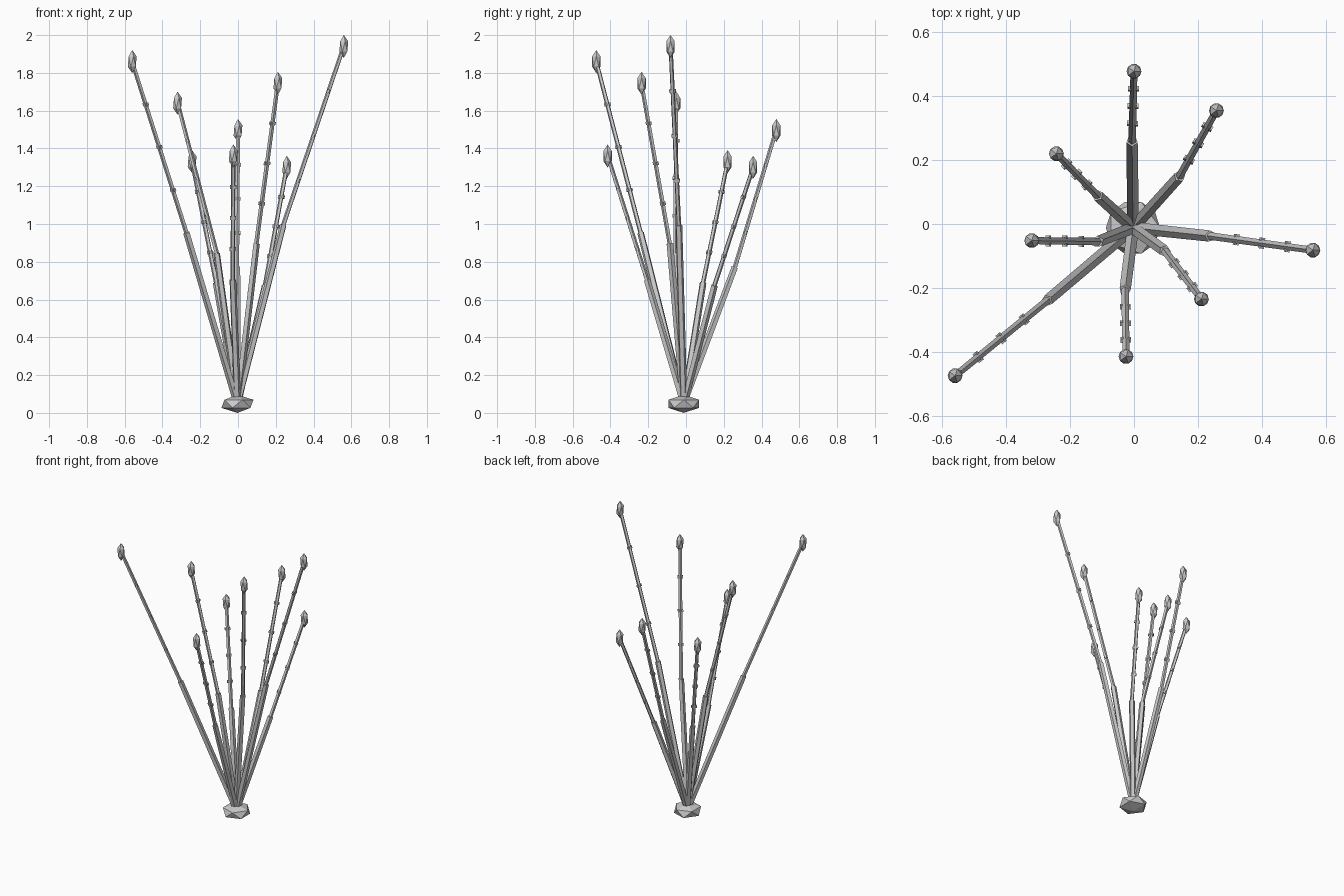
import bpy
from mathutils import Vector

cube = bpy.data.objects.get("Cube")
if cube:
    bpy.data.objects.remove(cube, do_unlink=True)

grey = bpy.data.materials.new("stone_grey")
grey.use_nodes = True
colour = (0.6, 0.6, 0.6, 1)
grey.diffuse_color = colour
grey.node_tree.nodes["Principled BSDF"].inputs["Base Color"].default_value = colour


def finish(name):
    obj = bpy.context.object
    obj.name = name
    obj.data.materials.append(grey)
    return obj


def aim(obj, axis):
    """Point local z along the axis, keeping local x level."""
    obj.rotation_mode = 'QUATERNION'
    obj.rotation_quaternion = axis.to_track_quat('Z', 'Y')


def rod(name, start, end, r_start, r_end):
    """Five-sided rod between two points, with a ridge facing up."""
    axis = end - start
    bpy.ops.mesh.primitive_cone_add(vertices=5, radius1=r_start, radius2=r_end,
                                    depth=axis.length, location=(start + end) / 2)
    aim(finish(name), axis)


def faceted_ball(name, centre, width, height):
    bpy.ops.mesh.primitive_ico_sphere_add(subdivisions=1, radius=1, location=centre)
    finish(name).scale = (width, width, height)


# Root clump that all stalks grow from
root = Vector((-0.003, -0.012, 0.048))
faceted_ball("root_clump", root, 0.095, 0.048)

# Bud centre of each stalk, and x and y of the joint where it bends
stalks = [
    ((-0.56, -0.475, 1.86), (-0.272, -0.24)),
    ((-0.32, -0.052, 1.64), (-0.113, -0.055)),
    ((-0.243, 0.22, 1.33), (-0.115, 0.09)),
    ((-0.025, -0.415, 1.36), (-0.028, -0.207)),
    ((0.0, 0.478, 1.495), (-0.006, 0.26)),
    ((0.211, -0.235, 1.745), (0.097, -0.085)),
    ((0.258, 0.355, 1.30), (0.143, 0.15)),
    ((0.56, -0.082, 1.94), (0.24, -0.038)),
]

for i, (tip, bend) in enumerate(stalks, 1):
    tip = Vector(tip)
    joint = Vector((*bend, (root.z + tip.z) / 2))

    # Thick lower stalk and thin upper stalk
    rod(f"lower_stalk_{i}", root, joint, 0.0195, 0.0185)
    rod(f"upper_stalk_{i}", joint, tip, 0.0125, 0.0115)

    # Three level pegs through the upper stalk, poking out on both sides
    for k in (1, 2, 3):
        bpy.ops.mesh.primitive_cube_add(size=1, location=joint.lerp(tip, k / 4))
        peg = finish(f"peg_{i}_{k}")
        peg.scale = (0.034, 0.013, 0.017)
        aim(peg, tip - joint)

    # Upright pointed bud
    faceted_ball(f"bud_{i}", tip, 0.026, 0.061)
